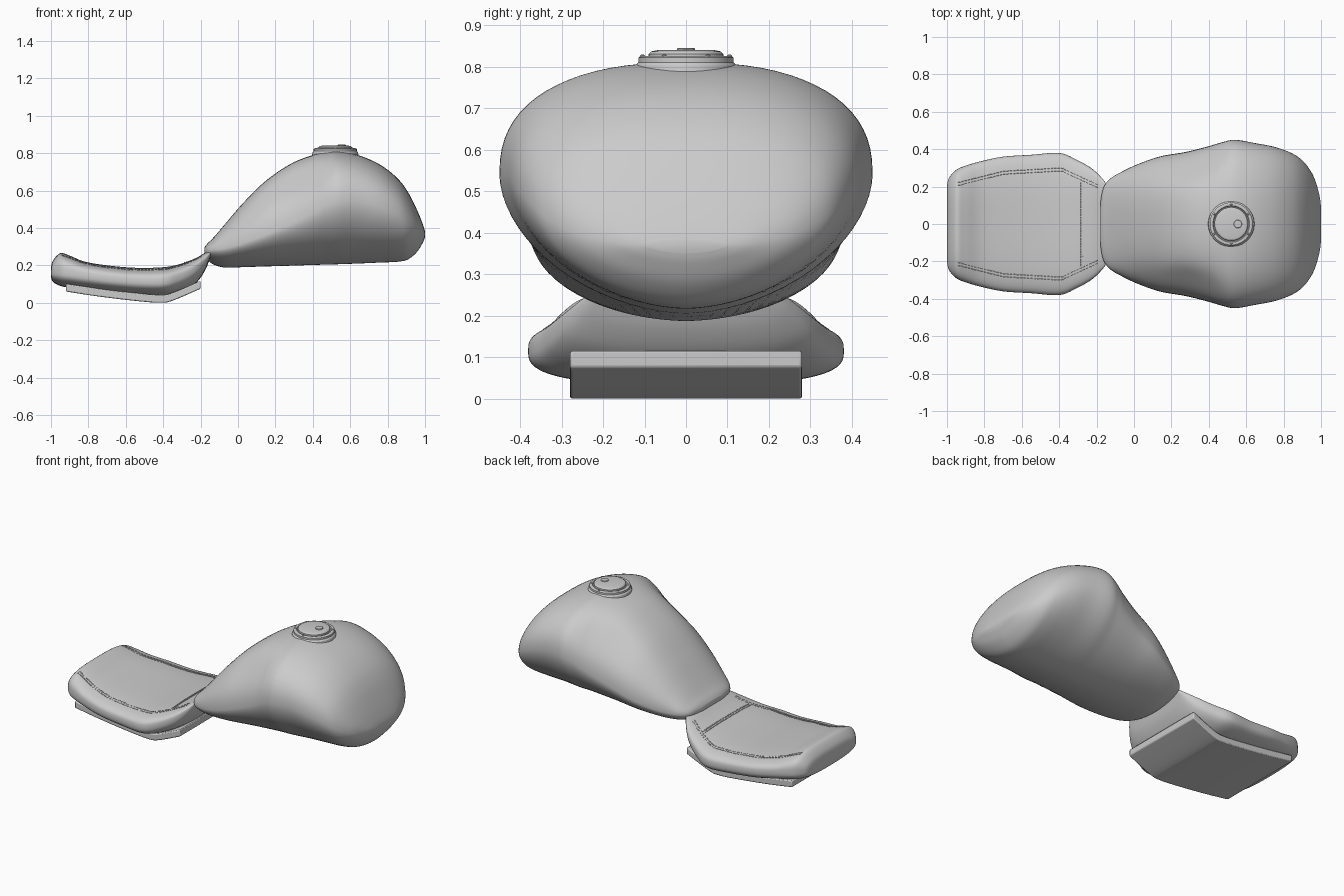
import bpy, bmesh, math
from mathutils import Vector
from mathutils.bvhtree import BVHTree

cube = bpy.data.objects.get("Cube")
if cube:
    bpy.data.objects.remove(cube, do_unlink=True)

grey = bpy.data.materials.new("plain_grey")
grey.use_nodes = True
grey.diffuse_color = (0.6, 0.6, 0.6, 1)
grey.node_tree.nodes["Principled BSDF"].inputs["Base Color"].default_value = (0.6, 0.6, 0.6, 1)


def add_object(name, bm, angle=40):
    bmesh.ops.recalc_face_normals(bm, faces=bm.faces)
    mesh = bpy.data.meshes.new(name)
    bm.to_mesh(mesh)
    bm.free()
    mesh.materials.append(grey)
    ob = bpy.data.objects.new(name, mesh)
    bpy.context.collection.objects.link(ob)
    bpy.ops.object.select_all(action='DESELECT')
    ob.select_set(True)
    bpy.context.view_layer.objects.active = ob
    bpy.ops.object.shade_smooth_by_angle(angle=math.radians(angle))
    return ob


def smooth_rows(rows, steps):
    """Catmull-Rom curve through rows of numbers."""
    ext = [rows[0]] + rows + [rows[-1]]
    out = []
    for i in range(len(rows) - 1):
        for k in range(steps):
            t = k / steps
            out.append([0.5 * (2 * b + (c - a) * t + (2*a - 5*b + 4*c - d) * t**2
                               + (3*b - a - 3*c + d) * t**3)
                        for a, b, c, d in zip(*ext[i:i + 4])])
    return out + [rows[-1]]


def loft(rows, n_top, n_low, sides=72, steps=5):
    """Rows: x, bottom, widest height, top, half width, side hollow."""
    bm = bmesh.new()
    rings = []
    for x, low, mid, top, w, hollow in smooth_rows(rows, steps):
        ring = []
        for i in range(sides):
            a = math.tau * i / sides
            c, s = math.cos(a), math.sin(a)
            n = n_top if s > 0 else n_low
            y = w * math.copysign(abs(c) ** (2 / n), c)
            h = abs(s) ** (2 / n)
            z = mid + (top - mid) * h if s > 0 else mid - (mid - low) * h
            up = math.degrees(math.atan2(s, abs(c)))
            y *= 1 - hollow * math.exp(-((up - 42) / 22) ** 2)
            ring.append(bm.verts.new((x, y, z)))
        rings.append(ring)
    for r, q in zip(rings, rings[1:]):
        for i in range(sides):
            j = (i + 1) % sides
            bm.faces.new((r[i], r[j], q[j], q[i]))
    bm.faces.new(rings[0])
    bm.faces.new(rings[-1])
    return bm


def lathe(name, profile, x, y=0, sides=48):
    bm = bmesh.new()
    vs = [bm.verts.new((x + r, y, z)) for r, z in profile]
    edges = [bm.edges.new(p) for p in zip(vs, vs[1:])]
    bmesh.ops.spin(bm, geom=vs + edges, cent=(x, y, 0), axis=(0, 0, 1),
                   angle=math.tau, steps=sides)
    bmesh.ops.remove_doubles(bm, verts=bm.verts, dist=0.0001)
    return add_object(name, bm, 30)


# Fuel tank
tank = [
    (-0.18, 0.255, 0.275, 0.295, 0.11, 0),
    (-0.165, 0.23, 0.275, 0.315, 0.19, 0),
    (-0.13, 0.204, 0.28, 0.35, 0.24, 0),
    (-0.07, 0.188, 0.29, 0.42, 0.277, 0.01),
    (0.02, 0.19, 0.315, 0.525, 0.32, 0.03),
    (0.14, 0.194, 0.36, 0.645, 0.362, 0.07),
    (0.28, 0.198, 0.42, 0.742, 0.387, 0.11),
    (0.40, 0.202, 0.48, 0.79, 0.417, 0.08),
    (0.47, 0.204, 0.52, 0.805, 0.437, 0.03),
    (0.54, 0.206, 0.54, 0.81, 0.45, 0),
    (0.65, 0.21, 0.54, 0.787, 0.432, 0),
    (0.76, 0.215, 0.51, 0.738, 0.41, 0),
    (0.85, 0.219, 0.47, 0.668, 0.375, 0),
    (0.91, 0.232, 0.43, 0.59, 0.33, 0),
    (0.96, 0.275, 0.395, 0.49, 0.255, 0),
    (0.99, 0.325, 0.375, 0.415, 0.16, 0),
    (1.0, 0.352, 0.368, 0.38, 0.09, 0),
]
add_object("fuel_tank", loft(tank, 2.4, 1.8))

# Seat cushion
seat = [
    (-1.0, 0.14, 0.16, 0.185, 0.20, 0),
    (-0.99, 0.112, 0.16, 0.225, 0.245, 0),
    (-0.95, 0.09, 0.16, 0.265, 0.29, 0),
    (-0.90, 0.08, 0.155, 0.252, 0.312, 0),
    (-0.82, 0.068, 0.145, 0.22, 0.335, 0),
    (-0.70, 0.052, 0.13, 0.20, 0.36, 0),
    (-0.55, 0.038, 0.117, 0.187, 0.37, 0),
    (-0.40, 0.034, 0.115, 0.19, 0.38, 0),
    (-0.31, 0.055, 0.14, 0.207, 0.345, 0),
    (-0.23, 0.10, 0.18, 0.237, 0.30, 0),
    (-0.18, 0.165, 0.22, 0.265, 0.255, 0),
    (-0.15, 0.235, 0.258, 0.28, 0.215, 0),
    (-0.14, 0.262, 0.27, 0.28, 0.17, 0),
]
bm = loft(seat, 3.2, 2.8)
seat_surface = BVHTree.FromBMesh(bm)
add_object("seat_cushion", bm)


def on_seat(p):
    hit = seat_surface.ray_cast(Vector((p[0], p[1], 1)), Vector((0, 0, -1)))[0]
    return hit if hit else Vector((p[0], p[1], 0.2))


def add_rod(bm, a, b, r):
    d = b - a
    rot = d.to_track_quat('Z', 'Y').to_matrix().to_4x4()
    rot.translation = (a + b) / 2
    bmesh.ops.create_cone(bm, cap_ends=True, segments=6, radius1=r, radius2=r,
                          depth=d.length, matrix=rot)


def stitch_row(bm, path, pitch=0.018, fill=0.65):
    for p, q in zip(path, path[1:]):
        p, q = Vector(p), Vector(q)
        count = max(1, round((q - p).length / pitch))
        for i in range(count):
            add_rod(bm, on_seat(p.lerp(q, i / count)),
                    on_seat(p.lerp(q, (i + fill) / count)), 0.003)


# Double stitching along both sides and across the nose of the seat
seam = [(-0.94, 0.215), (-0.70, 0.275), (-0.39, 0.293), (-0.19, 0.2)]
for side, label in ((1, "left"), (-1, "right")):
    bm = bmesh.new()
    for off in (-0.008, 0.008):
        stitch_row(bm, [(x, side * (y + off)) for x, y in seam])
    add_object("side_stitching_" + label, bm)
bm = bmesh.new()
for off in (-0.006, 0.006):
    stitch_row(bm, [(-0.28 + off, -0.225), (-0.28 + off, 0.225)], 0.014, 0.75)
add_object("cross_stitching", bm)

# Bent base plate under the seat
under = smooth_rows([(-0.92, 0.06), (-0.75, 0.034), (-0.55, 0.01), (-0.42, 0.0),
                     (-0.35, 0.011), (-0.20, 0.075)], 4)
bm = bmesh.new()
outline = [(x, z) for x, z in under] + [(x, z + 0.042) for x, z in reversed(under)]
face = bm.faces.new([bm.verts.new((x, -0.28, z)) for x, z in outline])
ext = bmesh.ops.extrude_face_region(bm, geom=[face])["geom"]
bmesh.ops.translate(bm, vec=(0, 0.56, 0),
                    verts=[v for v in ext if isinstance(v, bmesh.types.BMVert)])
base = add_object("seat_base_plate", bm, 30)
bevel = base.modifiers.new("soft_edges", 'BEVEL')
bevel.width = 0.006
bevel.segments = 2

# Filler cap: collar, flange, lid, lock and bolts
cap_x = 0.52
lathe("filler_collar", [(0, 0.78), (0.125, 0.78), (0.122, 0.803), (0.115, 0.811),
                        (0.115, 0.822), (0.109, 0.826), (0.098, 0.826),
                        (0.094, 0.82), (0, 0.82)], cap_x)
lathe("filler_lid", [(0.09, 0.81), (0.09, 0.831), (0.084, 0.837), (0.07, 0.84),
                     (0, 0.84)], cap_x)
lathe("cap_lock", [(0.022, 0.835), (0.022, 0.843), (0.02, 0.845), (0, 0.845)],
      cap_x + 0.035, sides=24)
for i in range(6):
    a = math.tau * (i + 0.5) / 6
    lathe("cap_bolt", [(0.006, 0.82), (0.006, 0.827), (0.003, 0.83), (0, 0.83)],
          cap_x + 0.105 * math.cos(a), 0.105 * math.sin(a), 12)
